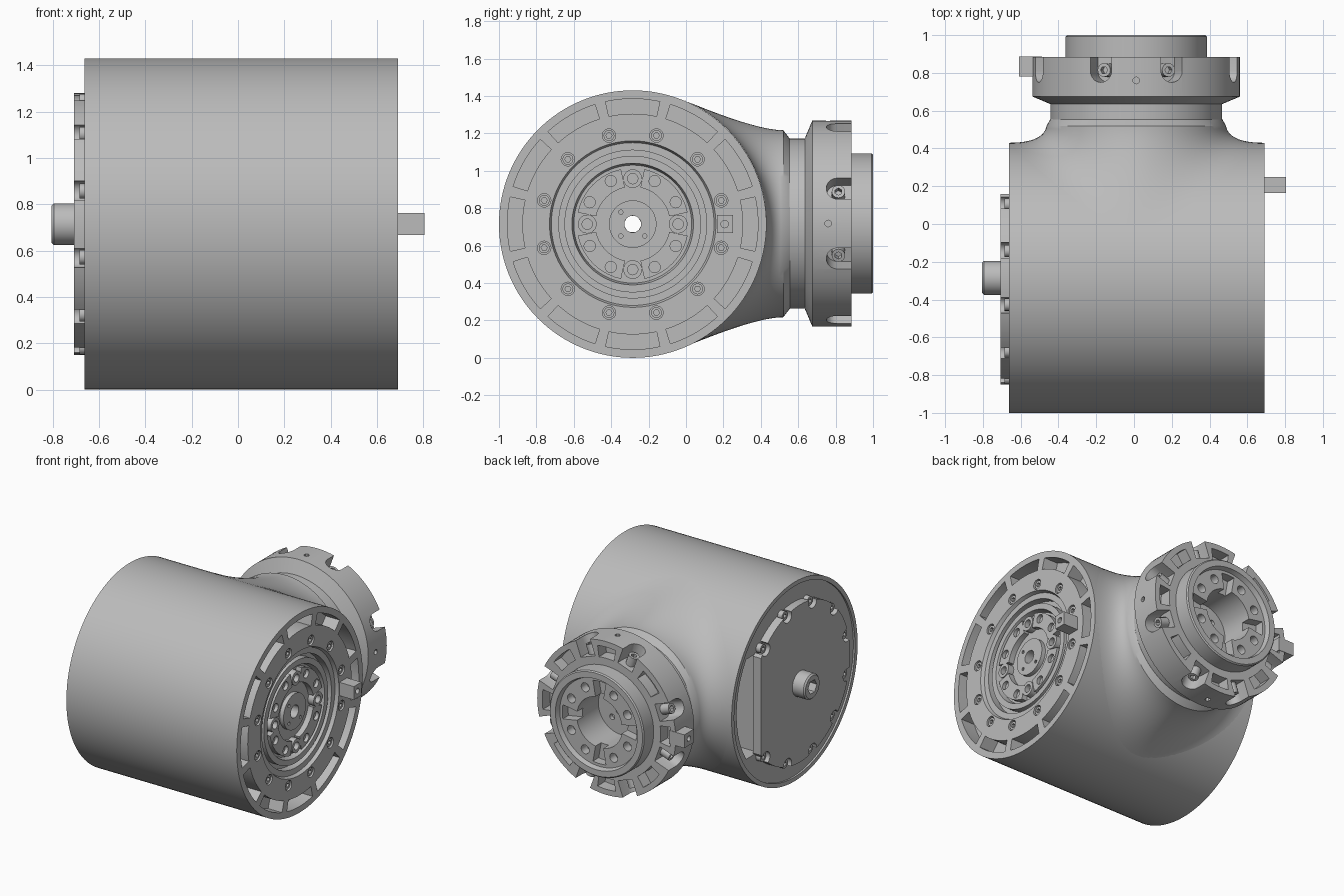
import bpy, bmesh
from math import sin, cos, pi, radians, sqrt
from mathutils import Matrix, Vector

cube = bpy.data.objects.get("Cube")
if cube:
    bpy.data.objects.remove(cube)

grey = bpy.data.materials.new("machined grey")
grey.use_nodes = True
GREY = (0.5, 0.5, 0.5, 1)
grey.diffuse_color = GREY
grey.node_tree.nodes["Principled BSDF"].inputs["Base Color"].default_value = GREY

R, CY, CZ = 0.715, -0.285, 0.715       # drum radius and axis


def frame(x, y, z, origin):
    m = Matrix((x, y, z)).transposed().to_4x4()
    m.translation = origin
    return m


LEFT = frame((0, 1, 0), (0, 0, 1), (1, 0, 0), (0, CY, CZ))
RIGHT = frame((0, -1, 0), (0, 0, 1), (-1, 0, 0), (0, CY, CZ))
BACK = frame((0, 0, 1), (1, 0, 0), (0, 1, 0), (0.012, 0, 0.718))


def turn(deg):
    return Matrix.Rotation(radians(deg), 4, 'Z')


def radial(deg):
    """Local z points outward, local y along the part axis."""
    return turn(deg) @ frame((0, 1, 0), (0, 0, 1), (1, 0, 0), (0, 0, 0))


def lathe(bm, profile, segs=96):
    """Solid of revolution; profile of (radius, height) starts and ends on the axis."""
    rings = []
    for r, z in profile:
        n = 1 if r == 0 else segs
        rings.append([bm.verts.new((r * cos(2 * pi * i / segs), r * sin(2 * pi * i / segs), z))
                      for i in range(n)])
    for a, b in zip(rings, rings[1:]):
        for i in range(segs):
            j = (i + 1) % segs
            quad = [a[i % len(a)], a[j % len(a)], b[j % len(b)], b[i % len(b)]]
            bm.faces.new(list(dict.fromkeys(quad)))


def prism(bm, outline, z0, z1, m=Matrix()):
    low = [bm.verts.new(m @ Vector((x, y, z0))) for x, y in outline]
    top = [bm.verts.new(m @ Vector((x, y, z1))) for x, y in outline]
    bm.faces.new(low[::-1])
    bm.faces.new(top)
    for i in range(len(low)):
        j = (i + 1) % len(low)
        bm.faces.new((low[i], low[j], top[j], top[i]))


def circle(r, n=20, cx=0, cy=0):
    return [(cx + r * cos(2 * pi * i / n), cy + r * sin(2 * pi * i / n)) for i in range(n)]


def arc(r, a0, a1, n=10):
    return [(r * cos(radians(a0 + (a1 - a0) * i / n)), r * sin(radians(a0 + (a1 - a0) * i / n)))
            for i in range(n + 1)]


def sector(r0, r1, mid, half):
    return arc(r1, mid - half, mid + half) + arc(r0, mid + half, mid - half)


def rect(x0, x1, y0, y1):
    return [(x0, y0), (x1, y0), (x1, y1), (x0, y1)]


def polar(r, deg):
    return r * cos(radians(deg)), r * sin(radians(deg))


def hole(bm, r, pr, deg, z0, z1, n=16):
    prism(bm, circle(r, n, *polar(pr, deg)), z0, z1)


def finish(name, bm, m, cutter=None, angle=30):
    bmesh.ops.recalc_face_normals(bm, faces=bm.faces)
    me = bpy.data.meshes.new(name)
    bm.to_mesh(me)
    ob = bpy.data.objects.new(name, me)
    bpy.context.collection.objects.link(ob)
    ob.matrix_world = m
    me.materials.append(grey)
    bpy.context.view_layer.update()
    if cutter:
        tool = finish(name + "_cutter", cutter, m)
        tool.hide_render = True
        mod = ob.modifiers.new("cuts", 'BOOLEAN')
        mod.operation, mod.solver, mod.object = 'DIFFERENCE', 'EXACT', tool
        bpy.context.view_layer.objects.active = ob
        bpy.ops.object.modifier_apply(modifier="cuts")
        bpy.data.objects.remove(tool)
    bpy.ops.object.select_all(action='DESELECT')
    ob.select_set(True)
    bpy.context.view_layer.objects.active = ob
    bpy.ops.object.shade_smooth_by_angle(angle=radians(angle))
    return ob


new = bmesh.new

# Drum housing with a stepped recess on the left face
body, cuts = new(), new()
lathe(body, [(0, -.65), (.685, -.65), (.685, -.663), (R, -.663), (R, .69), (.445, .69),
             (.435, .665), (.395, .665), (.395, .61), (.365, .61), (.365, .66), (.325, .66),
             (.315, .62), (0, .62)], 128)
for k in range(12):
    prism(cuts, sector(.59, .67, 30 * k, 12.5), .58, .8)
    hole(cuts, .036, .49, 30 * k + 15, .65, .8)
prism(cuts, circle(.045, 24), -1, 1)
opening = [(x, y) for x, y in arc(.64, -34, 34)] + [(.4, .358), (.4, -.358)]
prism(cuts, opening, -.8, -.35)
finish("drum_housing", body, LEFT, cuts)

# Saddle blending the drum into the round neck
saddle = new()
rings, N, STEPS = [], 96, 14
for s in range(STEPS + 1):
    t, ring = s / STEPS, []
    for i in range(N):
        c, d = cos(2 * pi * i / N), sin(2 * pi * i / N)
        z0, z1 = .66 * d, .5 * d
        depth = sqrt(R * R - z0 * z0)
        y0 = CY + depth
        p0 = Vector((.675 * c, y0, z0))
        p1 = Vector((.49 * c, y0 + z0 / depth * (z0 - z1), z1))
        p2 = Vector((.475 * c, .52, .5 * d))
        ring.append(p0 * (1 - t) ** 2 + p1 * 2 * t * (1 - t) + p2 * t * t)
    rings.append(ring)
rings.append([Vector((.455 * cos(2 * pi * i / N), .555, .455 * sin(2 * pi * i / N))) for i in range(N)])
grid = [[saddle.verts.new(p) for p in ring] for ring in rings]
for a, b in zip(grid, grid[1:]):
    for i in range(N):
        j = (i + 1) % N
        saddle.faces.new((a[i], a[j], b[j], b[i]))
saddle.faces.new(grid[-1])
finish("neck_saddle", saddle, Matrix.Translation((.012, 0, .717)))

# Left face: ring screws
screws = new()
for k in range(12):
    a = 30 * k + 15
    prism(screws, circle(.029, 16, *polar(.49, a)), .64, .682)
cuts = new()
for k in range(12):
    hole(cuts, .016, .49, 30 * k + 15, .665, .8, 6)
finish("ring_screws", screws, LEFT, cuts)

# Left face: hub pads, bolt bosses and centre disc
pads, cuts = new(), new()
for q in range(4):
    prism(pads, sector(.2, .3, 90 * q + 45, 33), .6, .66)
    hole(pads, .05, .243, 90 * q, .6, .665, 24)
    hole(cuts, .028, .243, 90 * q, .63, .8)
    for a in (27, 63):
        hole(cuts, .03, .258, 90 * q + a, .635, .8)
finish("hub_pads", pads, LEFT, cuts)
disc, cuts = new(), new()
prism(disc, circle(.127, 48), .6, .65)
prism(cuts, circle(.045, 24), .5, .8)
for a in (135, 225, 315):
    hole(cuts, .012, .09, a, .63, .8, 10)
finish("centre_disc", disc, LEFT, cuts)

# Left face: locating key
key, cuts = new(), new()
prism(key, rect(.45, .535, -.048, .048), .6, .805)
hole(cuts, .02, .492, 0, .77, .9)
finish("drum_key", key, LEFT, cuts)

# Right face: scalloped cover plate with a flat side and a bored boss
plate, cuts = new(), new()
prism(plate, circle(.565, 96), .645, .708)
prism(cuts, rect(-.7, -.445, -.7, .7), .5, .9)
prism(cuts, circle(.045, 24), .5, .9)
for k in range(12):
    a = 30 * k + 15
    if cos(radians(a)) > -.9:
        hole(cuts, .045, .55, a, .6, .9, 20)
finish("cover_plate", plate, RIGHT, cuts)
boss, cuts = new(), new()
lathe(boss, [(0, .69), (.09, .69), (.09, .795), (.08, .805), (0, .805)], 40)
prism(cuts, circle(.05, 6), .6, .9)
finish("cover_boss", boss, RIGHT, cuts)
screws, cuts = new(), new()
for k in range(12):
    a = 30 * k + 15
    if cos(radians(a)) > -.9:
        hole(screws, .032, .55, a, .64, .685)
        hole(cuts, .016, .55, a, .665, .8, 6)
finish("cover_screws", screws, RIGHT, cuts)

# Back: neck, flange and cupped hub
wrist, cuts = new(), new()
lathe(wrist, [(0, .5), (.455, .5), (.455, .635), (.55, .675), (.55, .885), (.375, .885),
              (.375, .992), (.367, 1), (.325, 1), (.315, .965), (.18, .965), (.18, .72), (0, .72)])
slot = [(x, y + .81) for x, y in arc(.06, 180, 360)] + [(.06, .95), (-.06, .95)]
for q in range(4):
    for a in (20, 70):
        prism(cuts, slot, .43, .7, radial(90 * q + a))
    prism(cuts, sector(.43, .51, 90 * q, 8), .8, .95)
    prism(cuts, sector(.43, .51, 90 * q + 45, 10), .8, .95)
    prism(cuts, circle(.018, 12, 0, .76), .53, .7, radial(90 * q))
    prism(cuts, sector(.15, .295, 90 * q, 10), .9, 1.1)
    for a in (27, 63):
        hole(cuts, .032, .25, 90 * q + a, .9, 1.1)
    hole(cuts, .02, .1, 90 * q + 45, .69, .75, 12)
prism(cuts, circle(.045, 20), .6, .75)
finish("wrist_flange", wrist, BACK, cuts)

# Back: clamp screws in the flange slots and the flange key
clamps, cuts = new(), new()
for q in range(4):
    for a in (20, 70):
        m = radial(90 * q + a)
        prism(clamps, circle(.036, 16, 0, .815), .41, .5, m)
        prism(cuts, circle(.02, 6, 0, .815), .46, .6, m)
finish("clamp_screws", clamps, BACK, cuts)
key, cuts = new(), new()
prism(key, rect(-.048, .048, .78, .888), .5, .62, radial(270))
prism(cuts, circle(.02, 12, 0, .835), .58, .7, radial(270))
finish("flange_key", key, BACK, cuts)
